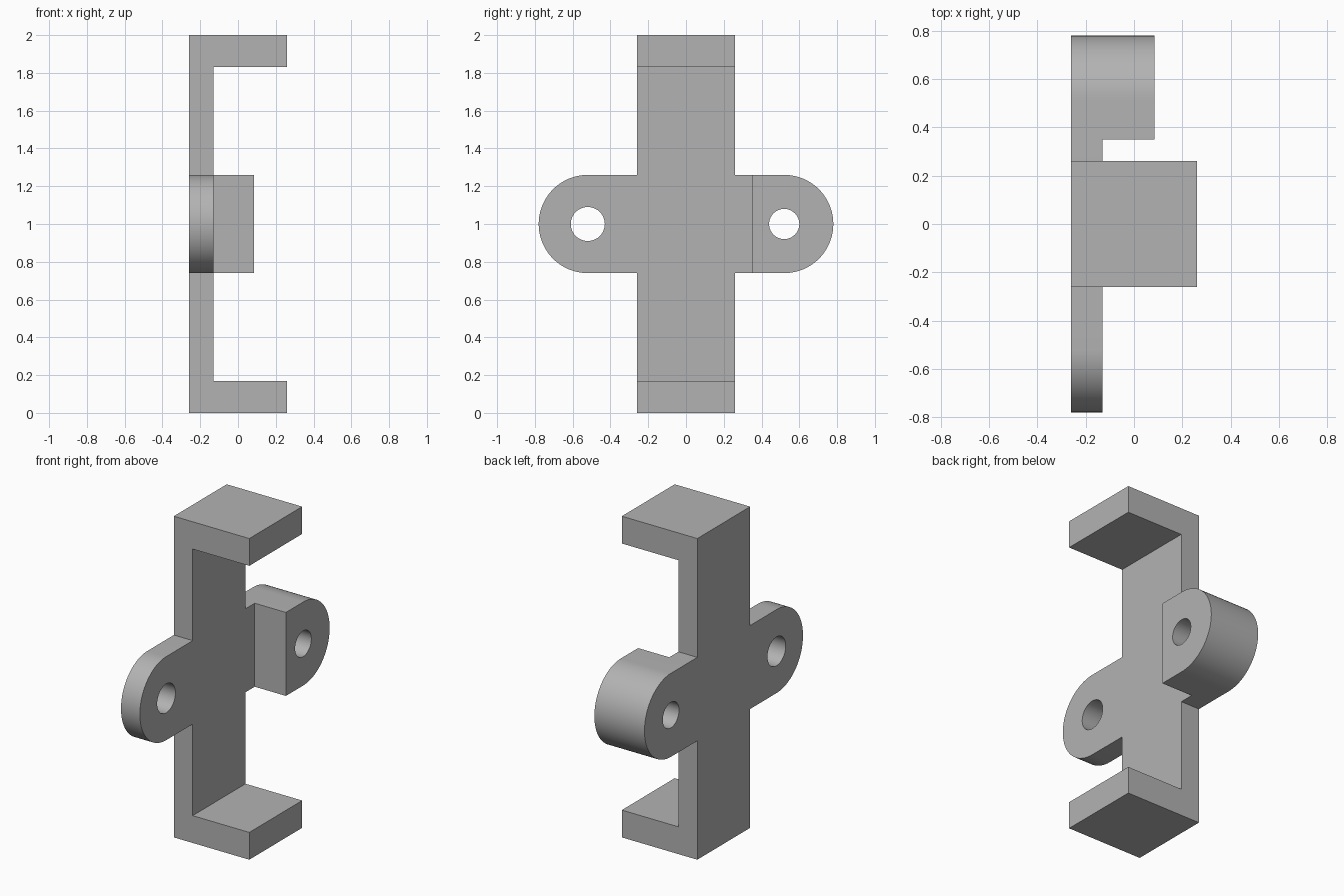
import bpy
import bmesh
from math import pi, sin, cos, radians

cube = bpy.data.objects.get("Cube")
if cube:
    bpy.data.objects.remove(cube, do_unlink=True)

grey = bpy.data.materials.new("plain grey")
grey.use_nodes = True
colour = (0.45, 0.45, 0.45, 1)
grey.diffuse_color = colour
grey.node_tree.nodes["Principled BSDF"].inputs["Base Color"].default_value = colour

BACK, FACE, PAD, FRONT = -0.26, -0.13, 0.085, 0.26   # depths along x
HALF = 0.26          # half width of the strap and radius of the ears
EAR_Y, MID = 0.52, 1.0
FLANGE = 0.17


def prism(name, outline, x0, x1):
    """Extrude a (y, z) outline along x."""
    bm = bmesh.new()
    face = bm.faces.new([bm.verts.new((x0, y, z)) for y, z in outline])
    new = bmesh.ops.extrude_face_region(bm, geom=[face])["geom"]
    verts = [g for g in new if isinstance(g, bmesh.types.BMVert)]
    bmesh.ops.translate(bm, verts=verts, vec=(x1 - x0, 0, 0))
    bmesh.ops.recalc_face_normals(bm, faces=bm.faces)
    mesh = bpy.data.meshes.new(name)
    bm.to_mesh(mesh)
    bm.free()
    mesh.materials.append(grey)
    obj = bpy.data.objects.new(name, mesh)
    bpy.context.collection.objects.link(obj)
    return obj


def arc(y, radius, start, end, steps):
    return [(y + radius * cos(start + (end - start) * i / steps),
             MID + radius * sin(start + (end - start) * i / steps))
            for i in range(steps + 1)]


def rect(y0, y1, z0, z1):
    return [(y0, z0), (y1, z0), (y1, z1), (y0, z1)]


def combine(target, other, operation):
    mod = target.modifiers.new(operation.lower(), "BOOLEAN")
    mod.operation, mod.solver, mod.object = operation, "EXACT", other
    bpy.context.view_layer.objects.active = target
    bpy.ops.object.modifier_apply(modifier=mod.name)
    bpy.data.objects.remove(other, do_unlink=True)


# Cross-shaped plate: upright strap with a rounded ear on each side
low, high = MID - HALF, MID + HALF
cross = ([(-HALF, 0), (HALF, 0), (HALF, low)]
         + arc(EAR_Y, HALF, -pi / 2, pi / 2, 40)
         + [(HALF, high), (HALF, 2), (-HALF, 2), (-HALF, high)]
         + arc(-EAR_Y, HALF, pi / 2, 3 * pi / 2, 40)
         + [(-HALF, low)])
bracket = prism("bracket", cross, BACK, FACE)

# Flanges at the bottom and top
for z in (0, 2 - FLANGE):
    combine(bracket, prism("flange", rect(-HALF, HALF, z, z + FLANGE), FACE, FRONT), "UNION")

# Thick pad on the back ear
pad_outline = [(0.35, high), (0.35, low)] + arc(EAR_Y, HALF, -pi / 2, pi / 2, 40)
combine(bracket, prism("ear_pad", pad_outline, FACE, PAD), "UNION")

# Screw holes through both ears
for y, radius in ((-EAR_Y, 0.09), (EAR_Y, 0.08)):
    circle = arc(y, radius, 0, 2 * pi, 40)[:-1]
    cutter = prism("hole_cutter", circle, BACK - 0.1, PAD + 0.1)
    cutter.hide_render = True
    combine(bracket, cutter, "DIFFERENCE")

# Smooth the round walls, keep the edges sharp
bpy.ops.object.select_all(action="DESELECT")
bracket.select_set(True)
bpy.context.view_layer.objects.active = bracket
bpy.ops.object.shade_smooth_by_angle(angle=radians(30))
